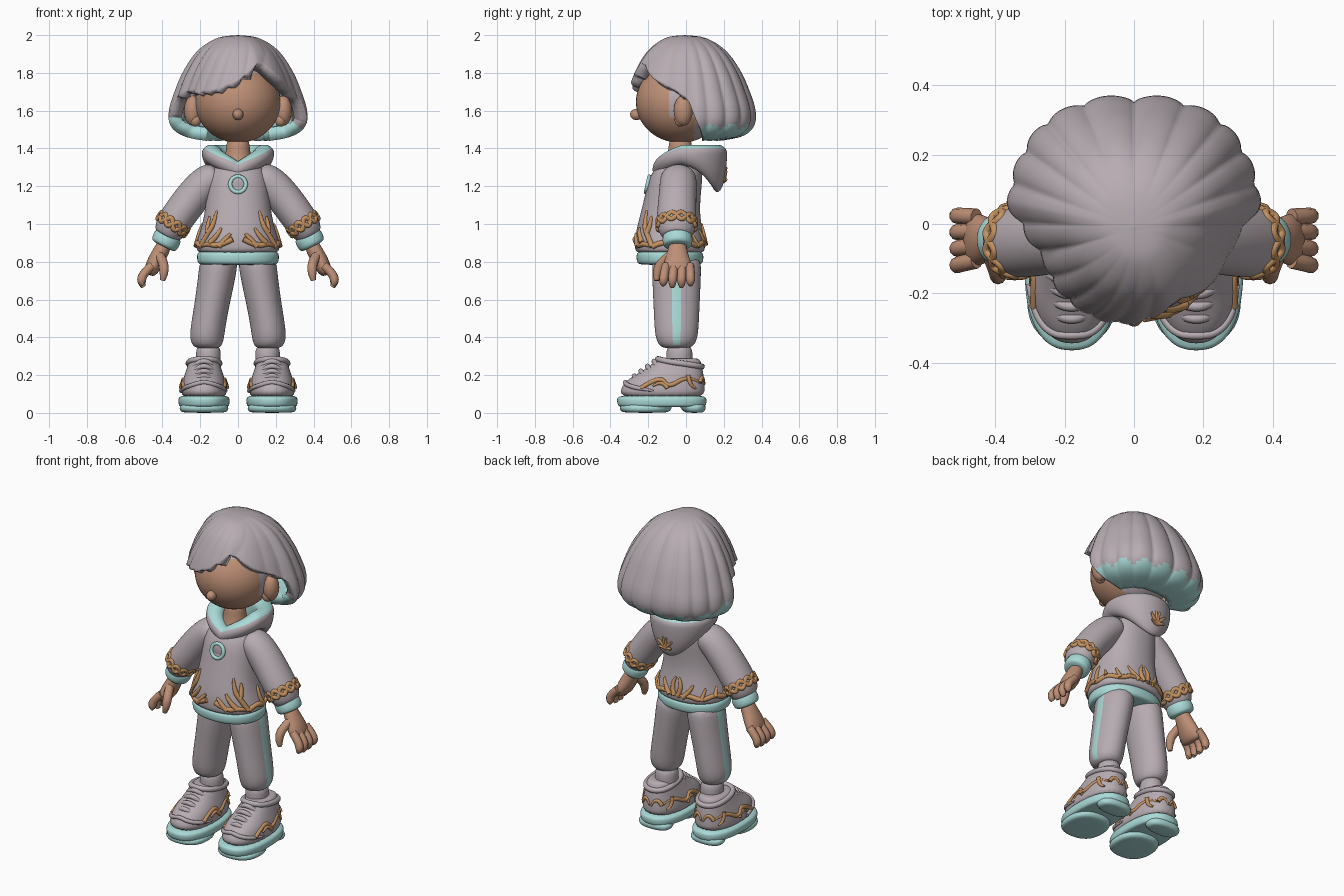
import bpy, bmesh, math
from math import sin, cos, pi, radians
from mathutils import Vector

cube = bpy.data.objects.get("Cube")
if cube:
    bpy.data.objects.remove(cube)


def material(name, rgb):
    m = bpy.data.materials.new(name)
    m.use_nodes = True
    m.diffuse_color = (*rgb, 1)
    m.node_tree.nodes["Principled BSDF"].inputs["Base Color"].default_value = (*rgb, 1)
    return m


GREY = material("mauve grey", (0.47, 0.41, 0.44))
SKIN = material("warm skin", (0.51, 0.275, 0.18))
TEAL = material("pale teal", (0.4, 0.7, 0.68))
GOLD = material("copper gold", (0.56, 0.29, 0.12))


def finish(name, bm, mats, rule=None, subsurf=0):
    bmesh.ops.recalc_face_normals(bm, faces=bm.faces)
    for f in bm.faces:
        f.smooth = True
        if rule:
            f.material_index = int(rule(f.calc_center_median()))
    me = bpy.data.meshes.new(name)
    bm.to_mesh(me)
    bm.free()
    for m in mats:
        me.materials.append(m)
    ob = bpy.data.objects.new(name, me)
    bpy.context.collection.objects.link(ob)
    if subsurf:
        mod = ob.modifiers.new("smooth", "SUBSURF")
        mod.levels = mod.render_levels = subsurf
    return ob


def bridge(bm, a, b):
    for i in range(len(a)):
        j = (i + 1) % len(a)
        bm.faces.new((a[i], a[j], b[j], b[i]))


def oval(t, e):
    c, s = cos(t), sin(t)
    return math.copysign(abs(c) ** (2 / e), c), math.copysign(abs(s) ** (2 / e), s)


def loft(name, rings, mats, n=28, e=2.0, along=False, rule=None):
    """Oval rings (x, y, z, half width, half depth), level or square to the path."""
    bm, loops = bmesh.new(), []
    centres = [Vector(r[:3]) for r in rings]
    for i, r in enumerate(rings):
        u, v = Vector((1, 0, 0)), Vector((0, 1, 0))
        if along:
            t = centres[min(i + 1, len(rings) - 1)] - centres[max(i - 1, 0)]
            u = v.cross(t).normalized()
            v = t.cross(u).normalized()
        ring = []
        for k in range(n):
            c, s = oval(2 * pi * (k + 0.5) / n, e)
            ring.append(bm.verts.new(centres[i] + u * c * r[3] + v * s * r[4]))
        loops.append(ring)
    for a, b in zip(loops, loops[1:]):
        bridge(bm, a, b)
    bm.faces.new(loops[0])
    bm.faces.new(loops[-1])
    return finish(name, bm, mats, rule, 2)


def tube(name, pts, radius, mat, taper=0.4, closed=False):
    cu = bpy.data.curves.new(name, "CURVE")
    cu.dimensions, cu.bevel_depth, cu.bevel_resolution = "3D", radius, 3
    cu.use_fill_caps, cu.resolution_u = True, 5
    sp = cu.splines.new("NURBS")
    sp.points.add(len(pts) - 1)
    for i, (q, p) in enumerate(zip(sp.points, pts)):
        q.co = (*p, 1)
        q.radius = taper if i == len(pts) - 1 and not closed else 1
    sp.order_u, sp.use_endpoint_u, sp.use_cyclic_u = 3, not closed, closed
    cu.materials.append(mat)
    ob = bpy.data.objects.new(name, cu)
    bpy.context.collection.objects.link(ob)


def ball(name, loc, size, mats, rule=None):
    bm = bmesh.new()
    bmesh.ops.create_uvsphere(bm, u_segments=48, v_segments=32, radius=1)
    for v in bm.verts:
        v.co = Vector(a * b for a, b in zip(v.co, size)) + Vector(loc)
    return finish(name, bm, mats, rule)


def lerp_table(table, x):
    for a, b in zip(table, table[1:]):
        if x <= b[0]:
            k = max(0, (x - a[0]) / (b[0] - a[0]))
            return [p + (q - p) * k for p, q in zip(a, b)]
    return table[-1]


def on_loft(rings, deg, z, e=2.0, side=1):
    """Point on an upright loft; angle runs from the front toward the side."""
    _, x, y, a, b = lerp_table([(r[2], r[0], r[1], r[3], r[4]) for r in rings], z)
    c, s = oval(radians(deg) - pi / 2, e)
    return x + side * a * c, y + b * s, z


# Head, face and neck
ball("head", (0, -0.03, 1.645), (0.225, 0.235, 0.215), [SKIN, GREY],
     lambda c: c.z > 1.8 or (c.y > -0.1 and c.z > 1.56) or c.y > 0.04)
ball("nose", (0, -0.262, 1.58), (0.028, 0.034, 0.03), [SKIN])
loft("neck", [(0, -0.03, z, w, w) for z, w in ((1.27, 0.1), (1.33, 0.08), (1.38, 0.062), (1.47, 0.062))], [SKIN])

# Hair: one thick swept shell with grooved locks and a side fringe
PROFILE = [(0, 2.0), (0.3, 1.985), (0.58, 1.92), (0.79, 1.81), (0.92, 1.7),
           (1, 1.6), (0.98, 1.52), (0.82, 1.465), (0.5, 1.44)]
HEM = [(-180, 8), (-114, 8), (-103, 7.2), (-94, 5.5), (-84, 4.3), (-62, 4), (-42, 4.1), (-20, 3.95),
       (0, 3.5), (22, 2.65), (32, 2.8), (50, 3.4), (75, 4), (88, 4.6), (96, 6), (103, 7.2), (114, 8), (180, 8)]
REACH = [(-180, 0.33), (-135, 0.365), (-95, 0.36), (-80, 0.335), (-65, 0.315), (-45, 0.332), (0, 0.36),
         (22, 0.378), (40, 0.36), (65, 0.325), (80, 0.335), (95, 0.36), (135, 0.365), (180, 0.33)]


def profile_at(s):
    i = min(int(s), len(PROFILE) - 2)
    p = [Vector(PROFILE[min(max(i + d, 0), len(PROFILE) - 1)]) for d in (-1, 0, 1, 2)]
    k = s - i
    return 0.5 * (2 * p[1] + (p[2] - p[0]) * k + (2 * p[0] - 5 * p[1] + 4 * p[2] - p[3]) * k * k
                  + (3 * p[1] - p[0] - 3 * p[2] + p[3]) * k ** 3)


def build_hair(n=220, rows=30):
    bm, loops = bmesh.new(), []
    for j in range(1, rows + 1):
        ring = []
        for i in range(n):
            deg = -180 + 360 * i / n
            t = radians(deg)
            front = max(0, cos(t)) ** 1.5
            lobe = abs(sin(9 * t + 0.8 * sin(3 * t) + 5 * front * j / rows))
            end = lerp_table(HEM, deg)[1] - 0.12 * (1 - lobe) * (1 - front)
            s = end * j / rows
            f, z = profile_at(s)
            r = lerp_table(REACH, deg)[1] * f
            r *= 1 + (0.05 - 0.02 * front) * (lobe ** 0.6 - 0.6) * min(1, s / 2.5)
            ring.append(bm.verts.new((r * sin(t), 0.03 - 0.04 * (1 - f) - r * cos(t), z)))
        loops.append(ring)
    for a, b in zip(loops, loops[1:]):
        bridge(bm, a, b)
    top = bm.verts.new((0, -0.01, 2.0))
    for i in range(n):
        bm.faces.new((top, loops[0][i], loops[0][(i + 1) % n]))

    def tipped(c):
        a = math.atan2(c.x, -c.y)
        extra = 0.3 * min(0.25, max(0, 0.25 - c.y)) if c.x < -0.1 else 0
        return c.z < 1.5 + 0.025 * abs(sin(9 * a)) + extra
    ob = finish("hair", bm, [GREY, TEAL], tipped)
    mod = ob.modifiers.new("thickness", "SOLIDIFY")
    mod.thickness, mod.offset = 0.07, -1


build_hair()
ball("hair_clip", (0.27, 0.05, 1.81), (0.012, 0.02, 0.02), [TEAL])

# Hoodie body with hem band
BODY = [(0, -0.085, 0.84, 0.20, 0.165), (0, -0.085, 0.86, 0.222, 0.187), (0, -0.085, 0.9, 0.222, 0.187),
        (0, -0.088, 0.96, 0.2, 0.178), (0, -0.085, 1.05, 0.178, 0.158), (0, -0.07, 1.15, 0.168, 0.148),
        (0, -0.053, 1.25, 0.162, 0.142), (0, -0.035, 1.31, 0.13, 0.12), (0, -0.03, 1.33, 0.07, 0.07)]
loft("hoodie_body", BODY, [GREY], e=2.2)
loft("hoodie_hem", [(0, -0.085, z, a, a - 0.04) for z, a in
                    ((0.783, 0.19), (0.79, 0.214), (0.82, 0.219), (0.85, 0.217), (0.86, 0.19))], [TEAL], e=2.2)


# Hood: tilted collar roll that dips in front and sags at the back, lined in teal
def build_hood(n=64, m=20):
    bm, loops = bmesh.new(), []
    for i in range(n):
        t = -pi + 2 * pi * i / n
        back = ((1 - cos(t)) / 2) ** 3
        z0 = 1.285 + 0.09 * min(1, abs(t) / 1.3) ** 0.8
        ring = []
        for k in range(m):
            a = 2 * pi * k / m
            out, up = 0.052 * cos(a), sin(a) * (0.045 if sin(a) > 0 else 0.055 + 0.155 * back)
            ring.append(bm.verts.new(((0.14 + out) * sin(t), 0.02 - (0.146 + out) * cos(t), z0 + up)))
        loops.append(ring)
    for i in range(n):
        for k in range(m):
            a, b, q = loops[i], loops[(i + 1) % n], (k + 1) % m
            f = bm.faces.new((a[k], a[q], b[q], b[k]))
            f.material_index = int(2 <= k <= 12)
    finish("hood", bm, [GREY, TEAL], None, 1)


build_hood()

# Chest badge, leaning with the chest
rim = [(0.042 * cos(k * pi / 8), 0.042 * sin(k * pi / 8)) for k in range(16)]
tube("badge_ring", [(x, -0.203 + 0.23 * z, 1.21 + z) for x, z in rim], 0.011, TEAL, closed=True)
ball("badge_centre", (0, -0.2, 1.21), (0.036, 0.008, 0.036), [GREY])

# Raised vines: (angle, height) strands on the hoodie
VINES = [[(6, 0.92), (25, 0.88), (45, 0.9), (62, 0.88)], [(62, 0.88), (50, 0.95), (40, 1.0), (38, 1.07)],
         [(50, 0.95), (56, 1.0), (54, 1.04)], [(25, 0.88), (14, 0.93), (9, 0.95)], [(40, 0.9), (28, 0.94), (25, 0.98)],
         [(62, 0.88), (80, 0.91), (95, 0.88), (115, 0.91), (140, 0.88), (160, 0.91), (178, 0.89)],
         [(95, 0.88), (88, 0.95), (92, 1.0)], [(178, 0.89), (170, 0.95), (178, 1.0)],
         [(170, 0.89), (158, 0.93), (152, 0.97)], [(140, 0.88), (130, 0.95)], [(115, 0.9), (108, 0.95)]]
# Shoe slices: height, front, back, half width
SOLE = [(0.03, -0.345, 0.09, 0.12), (0.035, -0.362, 0.108, 0.134), (0.075, -0.37, 0.112, 0.139), (0.097, -0.355, 0.1, 0.124)]
FORE_PAD = [(0.0, -0.33, -0.1, 0.112), (0.01, -0.35, -0.08, 0.13), (0.06, -0.36, -0.06, 0.134)]
HEEL_PAD = [(0.0, 0.0, 0.085, 0.085), (0.01, -0.02, 0.105, 0.105), (0.06, -0.05, 0.108, 0.115)]
UPPER = [(0.07, -0.352, 0.1, 0.122), (0.13, -0.348, 0.1, 0.122), (0.175, -0.315, 0.097, 0.113), (0.21, -0.25, 0.092, 0.1),
         (0.25, -0.19, 0.085, 0.088), (0.285, -0.15, 0.075, 0.075), (0.29, -0.12, 0.05, 0.05)]
SWIRLS = [[(62, 0.13), (78, 0.2), (95, 0.13), (120, 0.2), (150, 0.16)], [(95, 0.13), (86, 0.18), (78, 0.14)],
          [(120, 0.2), (126, 0.14), (140, 0.13)], [(150, 0.16), (165, 0.22), (178, 0.15)]]


def slices(table, s):
    return [(s * 0.18, (a + b) / 2, z, w, (b - a) / 2) for z, a, b, w in table]


for s, side in ((1, "left"), (-1, "right")):
    def path(*rows):
        return [(s * r[0], *r[1:]) for r in rows]

    # Ears
    ball(side + "_ear", (s * 0.24, -0.015, 1.6), (0.045, 0.05, 0.08), [SKIN])
    ball(side + "_ear_lobe", (s * 0.225, -0.03, 1.55), (0.03, 0.03, 0.035), [SKIN])

    # Sleeve, cuff and braided trim
    loft(side + "_sleeve", path((0.09, -0.04, 1.26, 0.075, 0.09), (0.16, -0.04, 1.235, 0.092, 0.098),
                                (0.24, -0.045, 1.145, 0.094, 0.1), (0.31, -0.05, 1.05, 0.092, 0.105),
                                (0.355, -0.05, 0.985, 0.09, 0.105), (0.375, -0.05, 0.945, 0.072, 0.085),
                                (0.385, -0.05, 0.93, 0.06, 0.07)), [GREY], along=True)
    loft(side + "_cuff", path((0.362, -0.045, 0.95, 0.06, 0.065), (0.367, -0.045, 0.94, 0.076, 0.08),
                              (0.393, -0.045, 0.89, 0.076, 0.08), (0.398, -0.045, 0.88, 0.055, 0.06)),
         [TEAL], along=True)
    for turn in (0, pi):
        braid = []
        for k in range(40):
            t = k * pi / 20
            lift = 0.024 * sin(6 * t + turn)
            c, w = 0.085 * cos(t), 0.1 * sin(t)
            braid.append((s * (0.345 + 0.83 * c + 0.55 * lift), -0.05 + w, 1.0 + 0.55 * c - 0.83 * lift))
        tube(side + "_sleeve_braid", braid, 0.013, GOLD, closed=True)

    # Hand
    loft(side + "_palm", path((0.38, -0.045, 0.91, 0.04, 0.045), (0.41, -0.045, 0.85, 0.042, 0.052),
                              (0.437, -0.045, 0.8, 0.045, 0.072), (0.462, -0.045, 0.75, 0.038, 0.077),
                              (0.472, -0.045, 0.73, 0.02, 0.06)), [SKIN], along=True)
    for i in range(4):
        y, drop = -0.105 + 0.042 * i, 0.012 * abs(i - 1.5)
        tube(side + "_finger", path((0.455, y, 0.78), (0.505, y * 1.1, 0.735), (0.513, y * 1.15, 0.69),
                                    (0.5, y * 1.15, 0.66 + drop)), 0.024, SKIN, 0.5)
    tube(side + "_thumb", path((0.42, -0.07, 0.84), (0.395, -0.13, 0.8), (0.39, -0.155, 0.74), (0.4, -0.155, 0.7)),
         0.026, SKIN, 0.5)

    # Trouser leg with a one-face side stripe, and sock
    loft(side + "_trouser_leg", path((0.1, -0.05, 0.84, 0.1, 0.13), (0.105, -0.05, 0.76, 0.104, 0.134),
                                     (0.133, -0.05, 0.6, 0.096, 0.126), (0.155, -0.05, 0.48, 0.094, 0.121),
                                     (0.165, -0.05, 0.4, 0.094, 0.115), (0.163, -0.05, 0.355, 0.08, 0.095),
                                     (0.16, -0.05, 0.34, 0.055, 0.06)),
         [GREY, TEAL], n=16, rule=lambda c: abs(c.y + 0.05) < 0.01 and abs(c.x) > 0.17 and c.z > 0.36)
    loft(side + "_sock", [(s * 0.157, -0.035, z, 0.066, 0.07) for z in (0.22, 0.29, 0.37)], [GREY])

    # Trainer: sole, upper, collar, laces and swirls
    upper = slices(UPPER, s)
    for part, table in (("_sole", SOLE), ("_forefoot_pad", FORE_PAD), ("_heel_pad", HEEL_PAD)):
        loft(side + part, slices(table, s), [TEAL], e=2.4)
    loft(side + "_shoe_upper", upper, [GREY], e=2.3)
    tube(side + "_shoe_collar", [on_loft(upper, d, 0.265 + 0.02 * cos(radians(d)), 2.3) for d in range(0, 360, 20)],
         0.016, GREY, closed=True)
    tube(side + "_toe_cap", [on_loft(upper, d, 0.165 - 0.0006 * abs(d), 2.3) for d in range(-80, 81, 20)], 0.012, GREY)
    for i in range(4):
        y, z = -0.275 + 0.035 * i, 0.185 + 0.026 * i
        tube(side + "_lace", [(s * 0.18 + x, y + 6 * x * x, z + 0.012 - 9 * x * x)
                              for x in (-0.065, -0.03, 0, 0.03, 0.065)], 0.014, GREY, 0.8)
    for flip in (1, -1):
        for strand in SWIRLS:
            tube(side + "_shoe_swirl", [on_loft(upper, d, z, 2.3, flip) for d, z in strand], 0.012, GOLD)

    # Hoodie vines and the sprig on the hood
    for strand in VINES:
        tube(side + "_hoodie_vine", [on_loft(BODY, d, z, 2.2, s) for d, z in strand], 0.015, GOLD)
    for tip in ((0.012, 1.3), (0.05, 1.28), (0.045, 1.235)):
        tube(side + "_hood_leaf", [(0, 0.198, 1.23), (s * tip[0], 0.214, tip[1])], 0.014, GOLD)
